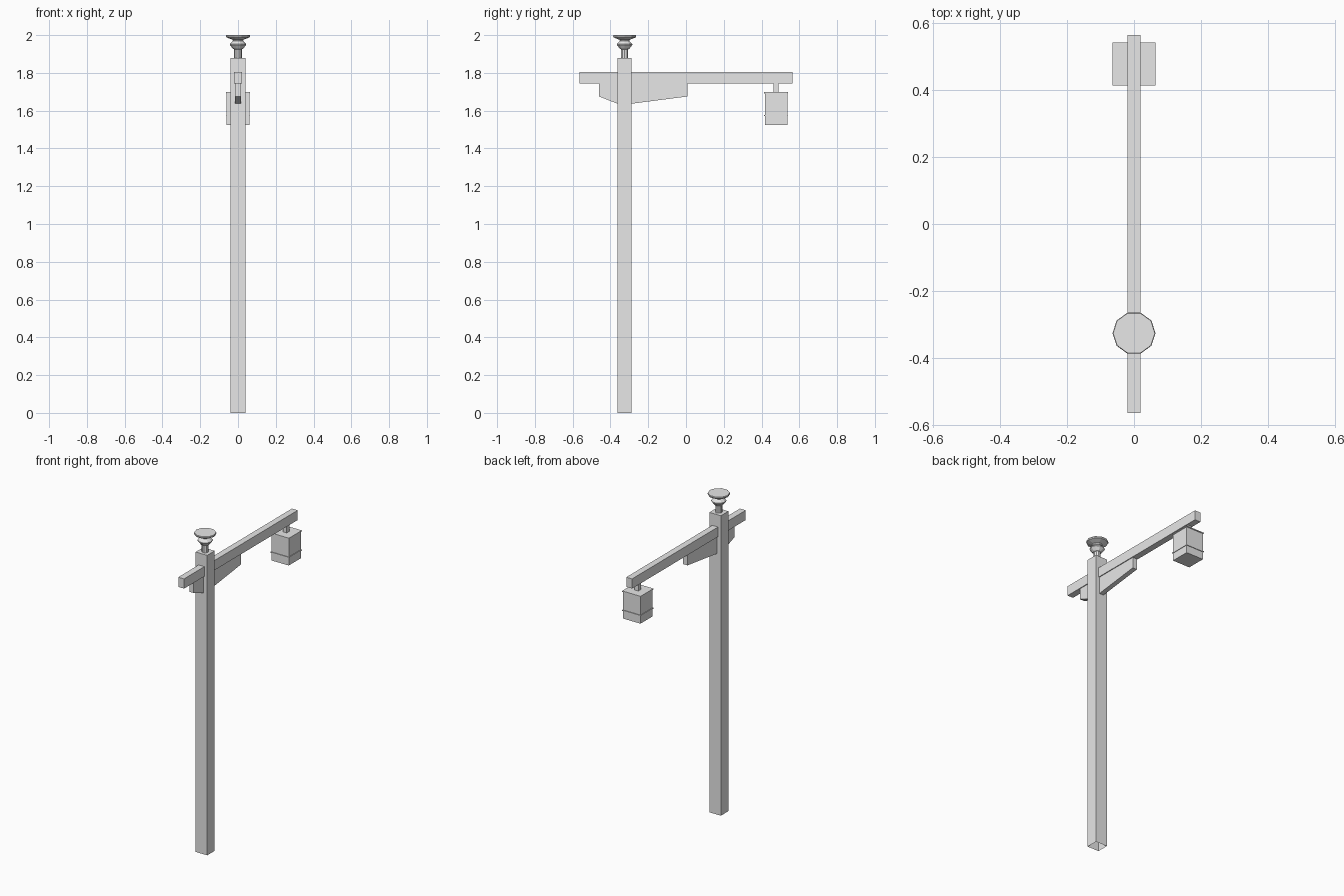
import bpy, bmesh, math

cube = bpy.data.objects.get("Cube")
if cube:
    bpy.data.objects.remove(cube, do_unlink=True)

# Single plain grey material
GREY = (0.8, 0.8, 0.8, 1)
mat = bpy.data.materials.new("plain_grey")
mat.use_nodes = True
mat.diffuse_color = GREY
mat.node_tree.nodes["Principled BSDF"].inputs["Base Color"].default_value = GREY

POST_Y = -0.325
LAMP_Y = 0.477


def finish(name, bm):
    bmesh.ops.recalc_face_normals(bm, faces=bm.faces)
    mesh = bpy.data.meshes.new(name)
    bm.to_mesh(mesh)
    bm.free()
    mesh.materials.append(mat)
    obj = bpy.data.objects.new(name, mesh)
    bpy.context.collection.objects.link(obj)
    return obj


def box(name, y, half_x, half_y, z0, z1, open_bottom=False):
    bm = bmesh.new()
    bmesh.ops.create_cube(bm, size=2)
    for v in bm.verts:
        v.co = (v.co.x * half_x, y + v.co.y * half_y, z1 if v.co.z > 0 else z0)
    bmesh.ops.recalc_face_normals(bm, faces=bm.faces)
    if open_bottom:
        low = [f for f in bm.faces if f.normal.z < -0.5]
        bmesh.ops.delete(bm, geom=low, context='FACES_ONLY')
    return finish(name, bm)


def extrude_profile(name, points, half_x):
    # Side profile in y and z, given thickness along x
    bm = bmesh.new()
    face = bm.faces.new([bm.verts.new((-half_x, y, z)) for y, z in points])
    new = bmesh.ops.extrude_face_region(bm, geom=[face])["geom"]
    verts = [g for g in new if isinstance(g, bmesh.types.BMVert)]
    bmesh.ops.translate(bm, verts=verts, vec=(2 * half_x, 0, 0))
    return finish(name, bm)


def lathe(name, profile, y, sides):
    # Stack of faceted rings, closed at both ends
    bm = bmesh.new()
    rings = []
    for r, z in profile:
        angles = [math.tau * i / sides for i in range(sides)]
        rings.append([bm.verts.new((r * math.cos(a), y + r * math.sin(a), z)) for a in angles])
    for low, high in zip(rings, rings[1:]):
        for i in range(sides):
            j = (i + 1) % sides
            bm.faces.new((low[i], low[j], high[j], high[i]))
    bm.faces.new(rings[0][::-1])
    bm.faces.new(rings[-1])
    return finish(name, bm)


# Post and cross arm
box("post", POST_Y, 0.04, 0.037, 0, 1.88, open_bottom=True)
box("cross_arm", 0, 0.02, 0.563, 1.743, 1.804)

# Tapered bracket under the arm
extrude_profile("arm_bracket", [(-0.46, 1.743), (-0.46, 1.675), (-0.363, 1.637),
                                (-0.288, 1.637), (0.007, 1.675), (0.007, 1.743)], 0.015)

# Turned finial on the post
lathe("finial", [(0.02, 1.88), (0.02, 1.925), (0.027, 1.928), (0.043, 1.948),
                 (0.043, 1.953), (0.026, 1.97), (0.03, 1.976), (0.062, 1.988),
                 (0.064, 1.995), (0.062, 2.0)], POST_Y, 10)

# Hanging lantern with two thin rims
box("lantern_hanger", LAMP_Y, 0.013, 0.013, 1.69, 1.745)
box("lantern_body", LAMP_Y, 0.06, 0.06, 1.524, 1.695)
for name, z in (("lantern_top_rim", 1.692), ("lantern_lower_rim", 1.572)):
    box(name, LAMP_Y, 0.064, 0.064, z, z + 0.006)
